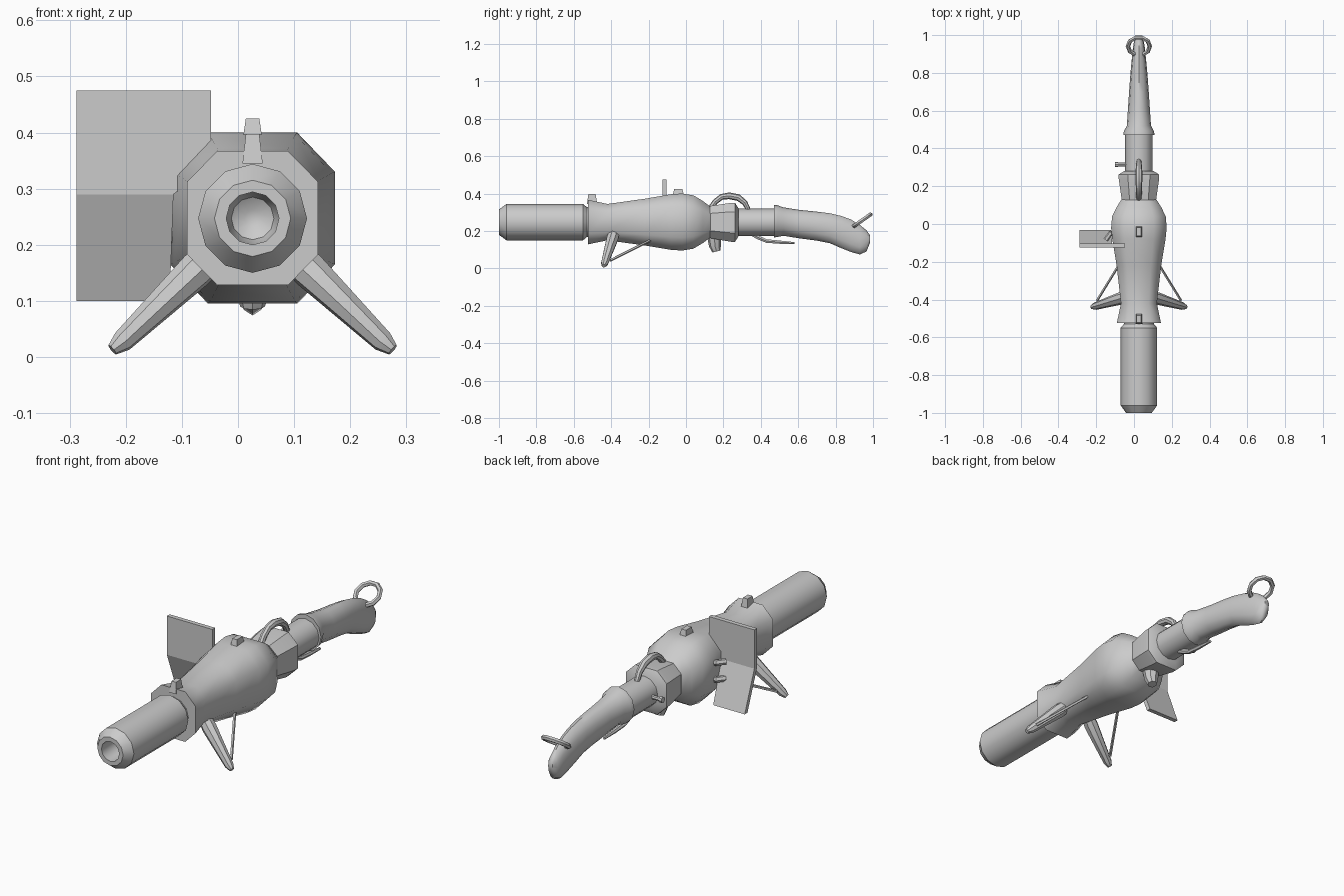
import bpy, bmesh, math
from mathutils import Vector, Matrix

if "Cube" in bpy.data.objects:
    bpy.data.objects.remove(bpy.data.objects["Cube"])

CX = 0.026   # x of the long axis
CZ = 0.247   # height of the barrel axis

grey = bpy.data.materials.new("plain_grey")
grey.diffuse_color = (0.6, 0.6, 0.6, 1)
grey.use_nodes = True
grey.node_tree.nodes["Principled BSDF"].inputs["Base Color"].default_value = grey.diffuse_color


def finish(name, bm, angle=35):
    bmesh.ops.recalc_face_normals(bm, faces=bm.faces)
    me = bpy.data.meshes.new(name)
    bm.to_mesh(me)
    bm.free()
    ob = bpy.data.objects.new(name, me)
    bpy.context.collection.objects.link(ob)
    me.materials.append(grey)
    bpy.ops.object.select_all(action='DESELECT')
    ob.select_set(True)
    bpy.context.view_layer.objects.active = ob
    bpy.ops.object.shade_smooth_by_angle(angle=math.radians(angle))
    return ob


def ngon(n, turn=0.0):
    return [(math.cos(2 * math.pi * (i + turn) / n), math.sin(2 * math.pi * (i + turn) / n))
            for i in range(n)]


def skin(bm, rings):
    """Join rings of points with quads and cap both ends."""
    rows = [[bm.verts.new(p) for p in r] for r in rings]
    n = len(rows[0])
    for a, b in zip(rows, rows[1:]):
        for i in range(n):
            j = (i + 1) % n
            bm.faces.new((a[i], a[j], b[j], b[i]))
    bm.faces.new(rows[0])
    bm.faces.new(rows[-1])


def loft(name, shape, sections, angle=35):
    """Sections are (y, bottom z, top z, half width)."""
    bm = bmesh.new()
    skin(bm, [[(CX + u * hw, y, (lo + hi) / 2 + v * (hi - lo) / 2) for u, v in shape]
              for y, lo, hi, hw in sections])
    return finish(name, bm, angle)


def tube(name, points, radii, n=8):
    """Round bar along a path."""
    pts = [Vector(p) for p in points]
    rings = []
    for i, p in enumerate(pts):
        d = (pts[min(i + 1, len(pts) - 1)] - pts[max(i - 1, 0)]).normalized()
        side = d.cross(Vector((0, 0, 1)))
        if side.length < 0.1:
            side = d.cross(Vector((0, 1, 0)))
        side.normalize()
        up = side.cross(d)
        rings.append([p + radii[i] * (u * side + v * up) for u, v in ngon(n)])
    bm = bmesh.new()
    skin(bm, rings)
    return finish(name, bm)


def round_sections(profile, cz=CZ):
    return [(y, cz - r, cz + r, r) for y, r in profile]


C = 0.54
OCT = [(1, -C), (1, C), (C, 1), (-C, 1), (-1, C), (-1, -C), (-C, -1), (C, -1)]

# Barrel with chamfered muzzle and open bore
loft("barrel", ngon(12), round_sections([
    (-0.50, 0.08), (-0.53, 0.08), (-0.55, 0.097), (-0.96, 0.097), (-1.0, 0.068),
    (-1.0, 0.047), (-0.86, 0.047), (-0.83, 0.038), (-0.815, 0.015)]))

# Octagonal body: flared mouth, waist and bulge
loft("body", OCT, [
    (-0.525, 0.128, 0.367, 0.117), (-0.42, 0.150, 0.344, 0.095),
    (-0.22, 0.122, 0.372, 0.118), (-0.08, 0.099, 0.396, 0.141),
    (-0.02, 0.095, 0.400, 0.147), (0.04, 0.105, 0.390, 0.142),
    (0.09, 0.135, 0.360, 0.118), (0.13, 0.165, 0.330, 0.092)], 50)

# Collar behind the body
loft("collar", OCT, [
    (0.12, 0.163, 0.332, 0.090), (0.24, 0.142, 0.350, 0.107),
    (0.262, 0.142, 0.350, 0.107), (0.28, 0.170, 0.322, 0.078)])

# Grip tube
loft("grip", ngon(12), round_sections([(0.25, 0.073), (0.50, 0.073)], 0.246))

# Curved stock with a flared front lip
loft("stock", ngon(12, 3), [
    (0.47, 0.165, 0.340, 0.083), (0.49, 0.168, 0.337, 0.080), (0.52, 0.174, 0.326, 0.064),
    (0.61, 0.160, 0.312, 0.058), (0.70, 0.148, 0.303, 0.052), (0.77, 0.134, 0.294, 0.047),
    (0.83, 0.108, 0.280, 0.042), (0.88, 0.088, 0.262, 0.037), (0.93, 0.074, 0.232, 0.032),
    (0.965, 0.090, 0.203, 0.026), (0.985, 0.140, 0.175, 0.012)], 45)

# Sling ring at the stock end, tilted back and up
bm = bmesh.new()
tilt = Matrix.Translation((CX, 0.941, 0.256)) @ Matrix.Rotation(math.radians(35), 4, 'X')
rows = []
for a, b in ngon(10):
    rows.append([bm.verts.new(tilt @ Vector(((0.058 + 0.012 * u) * a, (0.058 + 0.012 * u) * b,
                                             0.012 * v))) for u, v in ngon(6)])
for k in range(10):
    a, b = rows[k], rows[(k + 1) % 10]
    for i in range(6):
        j = (i + 1) % 6
        bm.faces.new((a[i], a[j], b[j], b[i]))
finish("sling_ring", bm)

# Arched carry handle over the collar
arc = [(0.135, 0.325), (0.155, 0.355), (0.19, 0.382), (0.23, 0.388), (0.28, 0.378),
       (0.315, 0.350), (0.335, 0.310)]
tube("carry_handle", [(CX, y, z) for y, z in arc],
     [0.015, 0.015, 0.016, 0.018, 0.018, 0.015, 0.012])

# Lever under the grip
lever = [(0.35, 0.185), (0.39, 0.163), (0.43, 0.146), (0.50, 0.140), (0.58, 0.135)]
tube("lever", [(CX, y, z) for y, z in lever], [0.012, 0.012, 0.011, 0.010, 0.006], 6)

# Lug below the collar
tube("lug", [(CX, 0.15, 0.19), (CX, 0.155, 0.12), (CX, 0.163, 0.09)], [0.04, 0.032, 0.022], 8)

# Side knob on the grip
tube("side_knob", [(-0.02, 0.315, 0.25), (-0.085, 0.315, 0.25), (-0.085, 0.315, 0.25),
                   (-0.10, 0.315, 0.25)], [0.010, 0.010, 0.014, 0.014], 8)


# Tapered sights on top of the body
def sight(name, y0, y1, z0, z1):
    bm = bmesh.new()
    skin(bm, [[(CX + sx * w, (y0 + y1) / 2 + sy * (y1 - y0) / 2 * t, z)
               for sx, sy in ((-1, -1), (1, -1), (1, 1), (-1, 1))]
              for z, w, t in ((z0, 0.018, 1), (z1, 0.012, 0.7))])
    finish(name, bm)


sight("front_sight", -0.53, -0.475, 0.345, 0.397)
sight("rear_sight", -0.072, -0.01, 0.385, 0.425)

# Bipod legs with thin braces, mirrored about the long axis
for s, side in ((1, "right"), (-1, "left")):
    tube(side + "_leg", [(CX + s * 0.07, -0.385, 0.185), (CX + s * 0.10, -0.395, 0.155),
                         (CX + s * 0.232, -0.435, 0.028), (CX + s * 0.25, -0.44, 0.013)],
         [0.030, 0.033, 0.020, 0.011], 8)
    tube(side + "_brace", [(CX + s * 0.222, -0.405, 0.042), (CX + s * 0.09, -0.19, 0.150)],
         [0.007, 0.007], 5)

# Side shield: upright upper panel, lower panel bent back and narrowed
bm = bmesh.new()
rings = []
for z, x_in, y in ((0.475, -0.048, -0.125), (0.34, -0.048, -0.125),
                   (0.29, -0.115, -0.125), (0.10, -0.122, -0.052)):
    rings.append([(-0.288, y, z), (x_in, y, z), (x_in, y + 0.021, z), (-0.288, y + 0.021, z)])
skin(bm, rings)
finish("shield", bm, 15)

# Brackets holding the shield to the body
for k, z in enumerate((0.295, 0.215)):
    tube("shield_bracket_%d" % (k + 1), [(-0.08, -0.05, z), (-0.125, -0.05, z),
                                         (-0.15, -0.085, z)], [0.014, 0.014, 0.014], 6)
